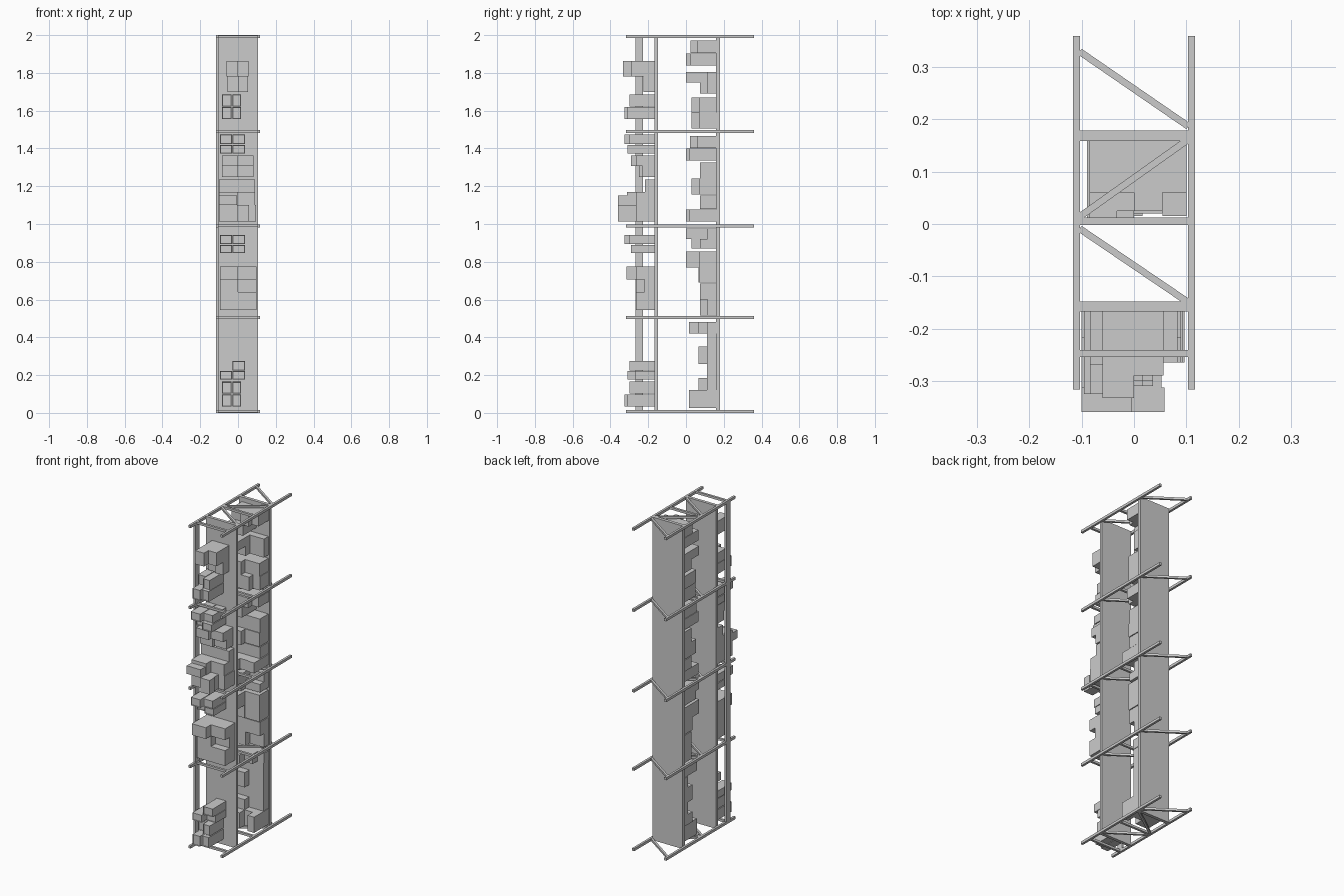
import bpy, bmesh, math
from mathutils import Vector

def finish(bm, name):
    me = bpy.data.meshes.new(name)
    bm.to_mesh(me)
    bm.free()
    ob = bpy.data.objects.new(name, me)
    bpy.context.collection.objects.link(ob)
    return ob

def box(name, x0, x1, y0, y1, z0, z1, rim=False):
    bm = bmesh.new()
    bmesh.ops.create_cube(bm, size=1)
    for v in bm.verts:
        v.co = Vector(((x0 + x1) / 2 + v.co.x * (x1 - x0),
                       (y0 + y1) / 2 + v.co.y * (y1 - y0),
                       (z0 + z1) / 2 + v.co.z * (z1 - z0)))
    if rim:  # thin raised border around the front face
        bm.normal_update()
        front = [f for f in bm.faces if f.normal.y < -0.9]
        bmesh.ops.inset_region(bm, faces=front, thickness=0.004)
        for v in front[0].verts:
            v.co.y += 0.005
    return finish(bm, name)

def strut(name, a, b, z, w=0.014):
    a, b = Vector(a), Vector(b)
    d = b - a
    L = d.length / 2
    ob = box(name, -L, L, -w / 2, w / 2, -w / 2, w / 2)
    ob.location = ((a.x + b.x) / 2, (a.y + b.y) / 2, z)
    ob.rotation_euler.z = math.atan2(d.y, d.x)

# Horizontal frames: side beams, cross bars, diagonal braces
for i, z in enumerate((0.008, 0.506, 0.99, 1.49, 1.992)):
    for s in (-1, 1):
        box(f"side_beam_{i}", s * 0.11 - 0.007, s * 0.11 + 0.007, -0.317, 0.36, z - 0.008, z + 0.008)
    for y in (0.005, -0.248):
        strut(f"cross_bar_{i}", (-0.104, y), (0.104, y), z)
    for a, b in (((-0.104, 0.33), (0.104, 0.187)),
                 ((-0.104, 0.014), (0.104, 0.162)),
                 ((-0.104, -0.009), (0.104, -0.15))):
        strut(f"diagonal_brace_{i}", a, b, z, 0.013)

# Full height panels and front post
box("front_panel", -0.103, 0.105, -0.167, -0.148, 0, 2)
box("back_panel", -0.103, 0.105, 0.159, 0.179, 0, 2)
box("front_post", -0.117, -0.104, -0.267, -0.228, 0.0, 2.0)

def row(name, wall, z0, z1, xs, fronts, rim=False, gap=0.0):
    """Boxes side by side, each reaching from the wall to its own front."""
    for x0, x1, y in zip(xs, xs[1:], fronts):
        box(name, x0 + gap, x1 - gap, y, wall, z0, z1, rim)

# Clusters of small rimmed boxes on the front panel
A, B = (-0.098, -0.03, 0.038), (-0.086, -0.032, 0.018)
for z0, z1, xs, fr in (
        (1.622, 1.685, B, (-0.27, -0.30)), (1.556, 1.62, B, (-0.325, -0.31)),
        (1.423, 1.473, A, (-0.325, -0.30)), (1.373, 1.418, A, (-0.275, -0.31)),
        (0.893, 0.943, A, (-0.325, -0.30)), (0.847, 0.889, A, (-0.265, -0.29)),
        (0.225, 0.275, A[1:], (-0.30,)), (0.177, 0.222, A, (-0.31, -0.27)),
        (0.102, 0.165, B, (-0.27, -0.30)), (0.033, 0.097, B, (-0.325, -0.31))):
    row("small_front_box", -0.167, z0, z1, xs, fr, True, 0.002)

# Larger stacked boxes on the front panel
for z0, z1, xs, fr in (
        (1.78, 1.863, (-0.06, 0, 0.056), (-0.333, -0.29)),
        (1.70, 1.78, (-0.056, 0, 0.054), (-0.215, -0.225)),
        (1.308, 1.363, (-0.085, 0, 0.083), (-0.29, -0.265)),
        (1.25, 1.308, (-0.085, 0, 0.083), (-0.25, -0.23)),
        (1.17, 1.235, (-0.1, 0.09), (-0.217,)),
        (1.10, 1.17, (-0.1, 0, 0.09), (-0.313, -0.265)),
        (1.012, 1.10, (-0.1, 0, 0.053, 0.094), (-0.313, -0.313, -0.265)),
        (0.705, 0.775, (-0.096, 0.0, 0.097), (-0.315, -0.265)),
        (0.64, 0.705, (-0.096, 0, 0.097), (-0.265, -0.22)),
        (0.545, 0.64, (-0.096, 0, 0.097), (-0.265, -0.265))):
    row("front_box", -0.167, z0, z1, xs, fr)
box("front_outer_box_left", -0.1, -0.005, -0.36, -0.313, 1.10, 1.15)
box("front_outer_box_right", -0.005, 0.058, -0.36, -0.313, 1.012, 1.10)

# Stacked boxes on the back panel
C, D, E = (-0.085, -0.033, 0.016), (-0.085, 0.0, 0.055, 0.1), (-0.09, 0.0, 0.097)
for z0, z1, xs, fr in (
        (1.905, 1.972, D, (0.06, 0.025, 0.06)), (1.838, 1.903, C, (0.0, 0.025)),
        (1.75, 1.805, E, (0.0, 0.115)), (1.69, 1.75, E, (0.075, 0.115)),
        (1.59, 1.67, E, (0.03, 0.07)), (1.505, 1.59, D, (0.03, 0.03, 0.07)),
        (1.403, 1.465, D, (0.02, 0.02, 0.06)), (1.335, 1.40, C, (0.0, 0.015)),
        (1.24, 1.325, E, (0.075, 0.075)), (1.155, 1.24, E, (0.03, 0.07)),
        (1.08, 1.15, E, (0.075, 0.075)), (1.012, 1.077, D, (0.0, 0.02, 0.015)),
        (0.92, 0.975, E, (0.0, 0.115)), (0.87, 0.92, E, (0.03, 0.075)),
        (0.77, 0.855, E, (0.0, 0.07)), (0.69, 0.77, E, (0.065, 0.07)),
        (0.60, 0.685, E, (0.075, 0.075)), (0.515, 0.60, E, (0.075, 0.115)),
        (0.42, 0.48, D, (0.015, 0.065, 0.11)), (0.352, 0.42, E, (0.11, 0.11)),
        (0.26, 0.352, E, (0.065, 0.11)), (0.185, 0.26, E, (0.11, 0.11)),
        (0.122, 0.185, E, (0.065, 0.11)), (0.025, 0.122, D, (0.015, 0.065, 0.015))):
    row("back_box", 0.159, z0, z1, xs, fr)
